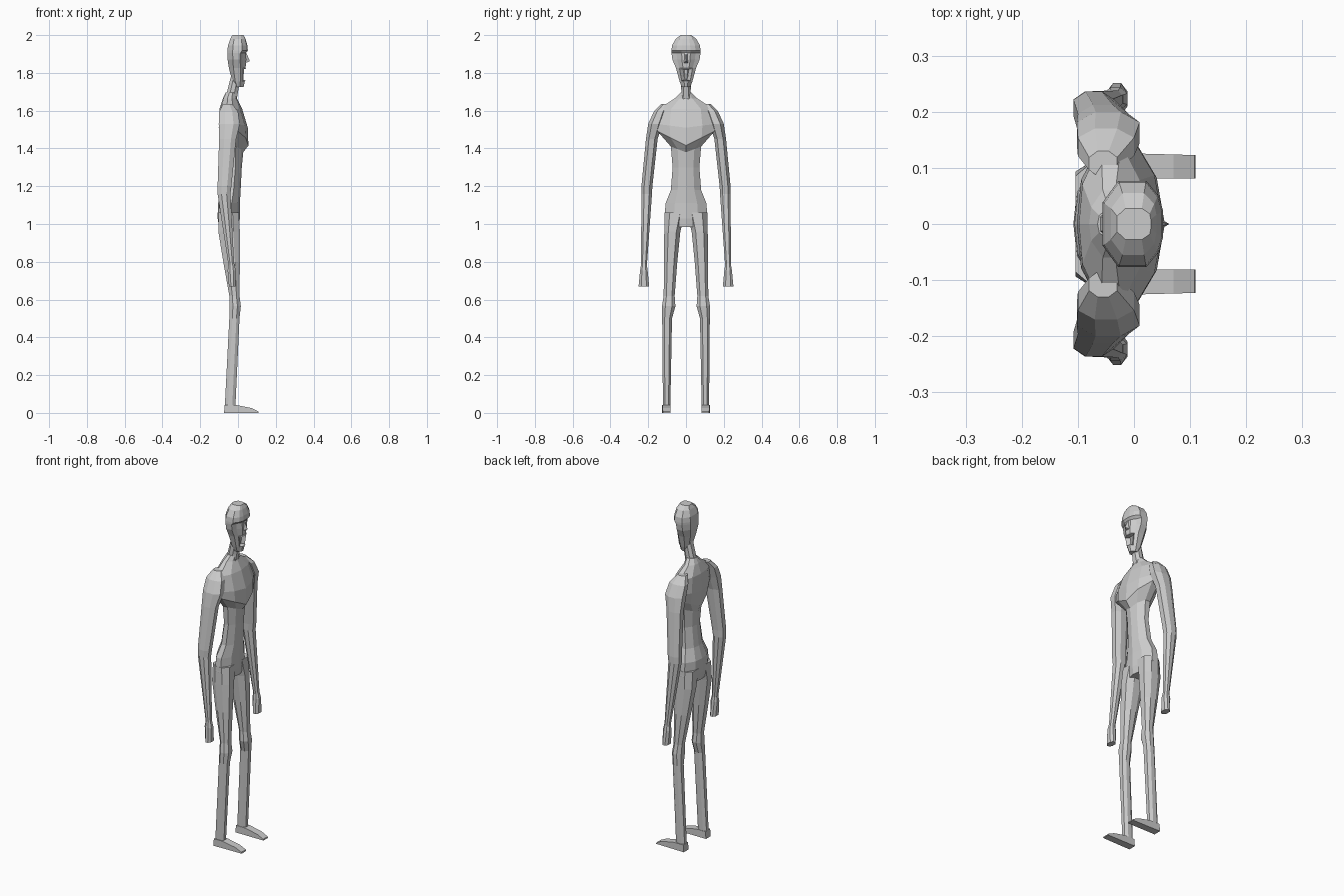
import bpy, bmesh

cube = bpy.data.objects.get("Cube")
if cube:
    bpy.data.objects.remove(cube)

grey = bpy.data.materials.new("light grey")
grey.use_nodes = True
grey.diffuse_color = (0.6, 0.6, 0.6, 1)
grey.node_tree.nodes["Principled BSDF"].inputs["Base Color"].default_value = (0.6, 0.6, 0.6, 1)


def finish(name, bm, mirror=False):
    bmesh.ops.recalc_face_normals(bm, faces=bm.faces)
    mesh = bpy.data.meshes.new(name)
    bm.to_mesh(mesh)
    bm.free()
    mesh.materials.append(grey)
    obj = bpy.data.objects.new(name, mesh)
    bpy.context.collection.objects.link(obj)
    if mirror:
        mod = obj.modifiers.new("Mirror", "MIRROR")
        mod.use_axis = (False, True, False)
        mod.use_mirror_merge = False
    return obj


def loft(rings):
    """Skin a list of point rings and cap both ends."""
    bm = bmesh.new()
    loops = [[bm.verts.new(p) for p in ring] for ring in rings]
    n = len(loops[0])
    for low, high in zip(loops, loops[1:]):
        for i in range(n):
            j = (i + 1) % n
            bm.faces.new((low[i], low[j], high[j], high[i]))
    bm.faces.new(loops[0])
    bm.faces.new(loops[-1])
    return bm


def limb_ring(z, back, front, inner, outer):
    """Eight-sided slice with clipped corners."""
    cx, cy = (back + front) / 2, (inner + outer) / 2
    rx, ry = (front - back) / 2, (outer - inner) / 2
    shape = [(1, -.5), (1, .5), (.4, 1), (-.4, 1), (-1, .5), (-1, -.5), (-.4, -1), (.4, -1)]
    return [(cx + rx * u, cy + ry * v, z) for u, v in shape]


def both_sides(half):
    """Complete a half outline, listed front to back, across the middle."""
    other = [(x, -y, z) for x, y, z in reversed(half) if y > 0]
    return half + other


# Torso: centre ridge front and back, with the pectoral edge rising to the armpit
def torso_ring(z, back, front, width, rise=0):
    mid = (back + front) / 2
    half = [(front, 0, z),
            (mid + (front - mid) * .8, width * .55, z + rise * .55),
            (mid + (front - mid) * .25, width, z + rise),
            (mid + (back - mid) * .35, width, z + rise),
            (mid + (back - mid) * .9, width * .5, z + rise * .5),
            (back, 0, z)]
    return both_sides(half)


finish("torso", loft([torso_ring(*r) for r in [
    (.985, -.1, .005, .1),
    (1.03, -.108, .01, .114),
    (1.11, -.106, .01, .108),
    (1.18, -.085, .014, .08),
    (1.3, -.07, .02, .071),
    (1.38, -.078, .028, .08, .03),
    (1.415, -.09, .055, .15, .075),
    (1.51, -.102, .052, .158, .02),
    (1.61, -.098, .022, .142),
    (1.665, -.08, -.005, .06),
    (1.695, -.065, -.005, .03)]]))

# Neck leaning forward
finish("neck", loft([limb_ring(*r) for r in [
    (1.64, -.08, -.01, -.035, .035),
    (1.7, -.058, .0, -.025, .025),
    (1.79, -.035, .015, -.026, .026)]]))


# Head: separate depths for the middle of the face and for the eye line
def head_ring(z, back, front, eye, width):
    half = [(front, width * .3, z), (eye, width * .65, z),
            (eye * .5, width, z), (back * .5, width, z), (back, width * .5, z)]
    return both_sides(half)


head = loft([head_ring(*r) for r in [
    (1.725, -.01, .03, .02, .023),
    (1.755, -.03, .036, .024, .034),
    (1.825, -.048, .04, .026, .053),
    (1.87, -.055, .044, .022, .072),
    (1.905, -.056, .042, .024, .077),
    (1.918, -.056, .052, .044, .077),
    (1.945, -.053, .05, .042, .074),
    (1.98, -.041, .04, .036, .055),
    (2, -.03, .03, .028, .028)]])

# Open mouth sunk into the front of the jaw
mouth = [f for f in head.faces
         if f.calc_center_median().x > .03 and 1.76 < f.calc_center_median().z < 1.82]
bmesh.ops.recalc_face_normals(head, faces=head.faces)
bmesh.ops.inset_region(head, faces=mouth, thickness=.005, depth=.004)
bmesh.ops.inset_region(head, faces=mouth, thickness=.003, depth=-.025)
finish("head", head)

# Nose wedge
nose = bmesh.new()
corners = [(.04, -.006, 1.915), (.04, .006, 1.915), (.035, -.016, 1.85),
           (.035, .016, 1.85), (.063, 0, 1.862)]
for c in corners:
    nose.verts.new(c)
bmesh.ops.convex_hull(nose, input=nose.verts)
finish("nose", nose)

# Arms from shoulder to wrist, with flared flat hands
finish("arms", loft([limb_ring(*r) for r in [
    (1.635, -.08, -.03, .085, .13),
    (1.595, -.1, .0, .105, .17),
    (1.53, -.102, .01, .125, .2),
    (1.45, -.1, -.01, .15, .212),
    (1.2, -.108, -.035, .178, .236),
    (1.16, -.108, -.04, .18, .236),
    (.78, -.05, -.02, .207, .238)]]), mirror=True)
finish("hands", loft([limb_ring(*r) for r in [
    (.79, -.05, -.02, .208, .237),
    (.755, -.055, -.012, .203, .243),
    (.67, -.048, -.012, .195, .251)]]), mirror=True)

# Legs with knobby knees
finish("legs", loft([limb_ring(*r) for r in [
    (1.06, -.104, .004, .004, .113),
    (.96, -.104, .01, .03, .115),
    (.8, -.078, .01, .046, .117),
    (.62, -.046, .008, .06, .118),
    (.565, -.045, .015, .056, .127),
    (.5, -.046, .008, .074, .126),
    (.03, -.07, -.014, .083, .122)]]), mirror=True)

# Feet: side outline widened a little toward the toe
outline = [(-.074, 0), (-.07, .042), (-.01, .042), (.07, .026), (.108, .008), (.11, 0)]
inner = [(x, .081, z) for x, z in outline]
outer = [(x, .126 - .03 * max(x, 0), z) for x, z in outline]
finish("feet", loft([inner, outer]), mirror=True)
